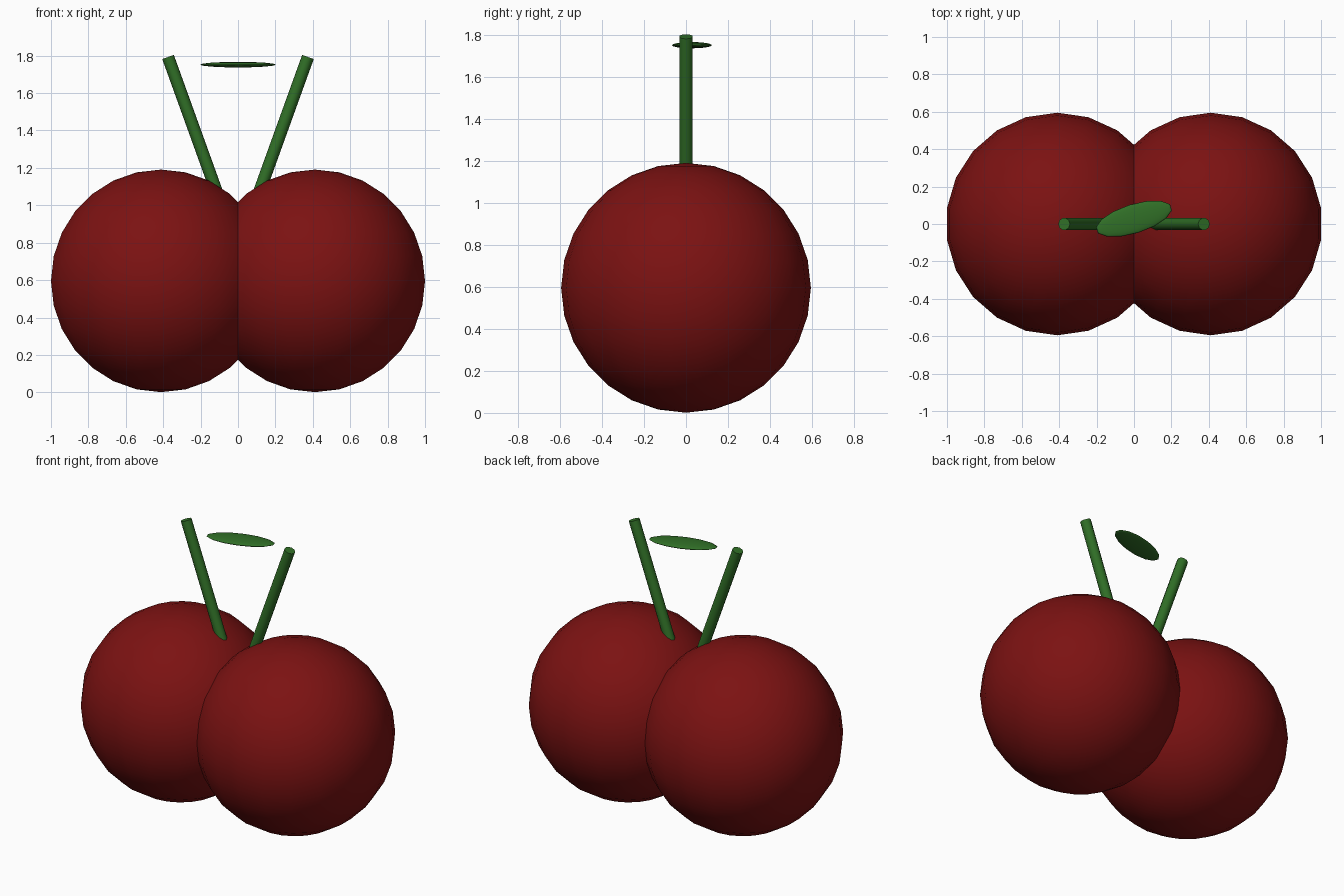
import bpy
from mathutils import Vector

if "Cube" in bpy.data.objects:
    bpy.data.objects.remove(bpy.data.objects["Cube"])


def material(name, rgb):
    m = bpy.data.materials.new(name)
    m.diffuse_color = (*rgb, 1)
    m.use_nodes = True
    m.node_tree.nodes["Principled BSDF"].inputs["Base Color"].default_value = m.diffuse_color
    return m


red = material("cherry red", (0.2, 0.006, 0.006))
green = material("stem green", (0.03, 0.16, 0.02))


def finish(name, mat, angle):
    ob = bpy.context.object
    ob.name = name
    ob.data.materials.append(mat)
    bpy.ops.object.shade_smooth_by_angle(angle=angle)
    return ob


for side, label in ((-1, "left"), (1, "right")):
    # Fruit: smooth ball with a coarse outline
    bpy.ops.mesh.primitive_uv_sphere_add(
        segments=22, ring_count=14, radius=0.595, location=(side * 0.411, 0, 0.596))
    finish(label + "_cherry", red, 1.0)

    # Stem: straight rod leaning outwards, its foot sunk into the fruit
    top = Vector((side * 0.374, 0, 1.793))
    foot = Vector((side * 0.07, 0, 0.95))
    bpy.ops.mesh.primitive_cylinder_add(
        vertices=10, radius=0.033, depth=(top - foot).length, location=(top + foot) / 2)
    stem = finish(label + "_stem", green, 0.9)
    stem.rotation_euler = (top - foot).to_track_quat('Z', 'Y').to_euler()

# Leaf: flattened ball turned slightly about the vertical
bpy.ops.mesh.primitive_uv_sphere_add(
    segments=14, ring_count=8, radius=1, location=(0, 0.028, 1.752))
leaf = finish("leaf", green, 1.0)
leaf.scale = (0.212, 0.078, 0.015)
leaf.rotation_euler.z = 0.3
